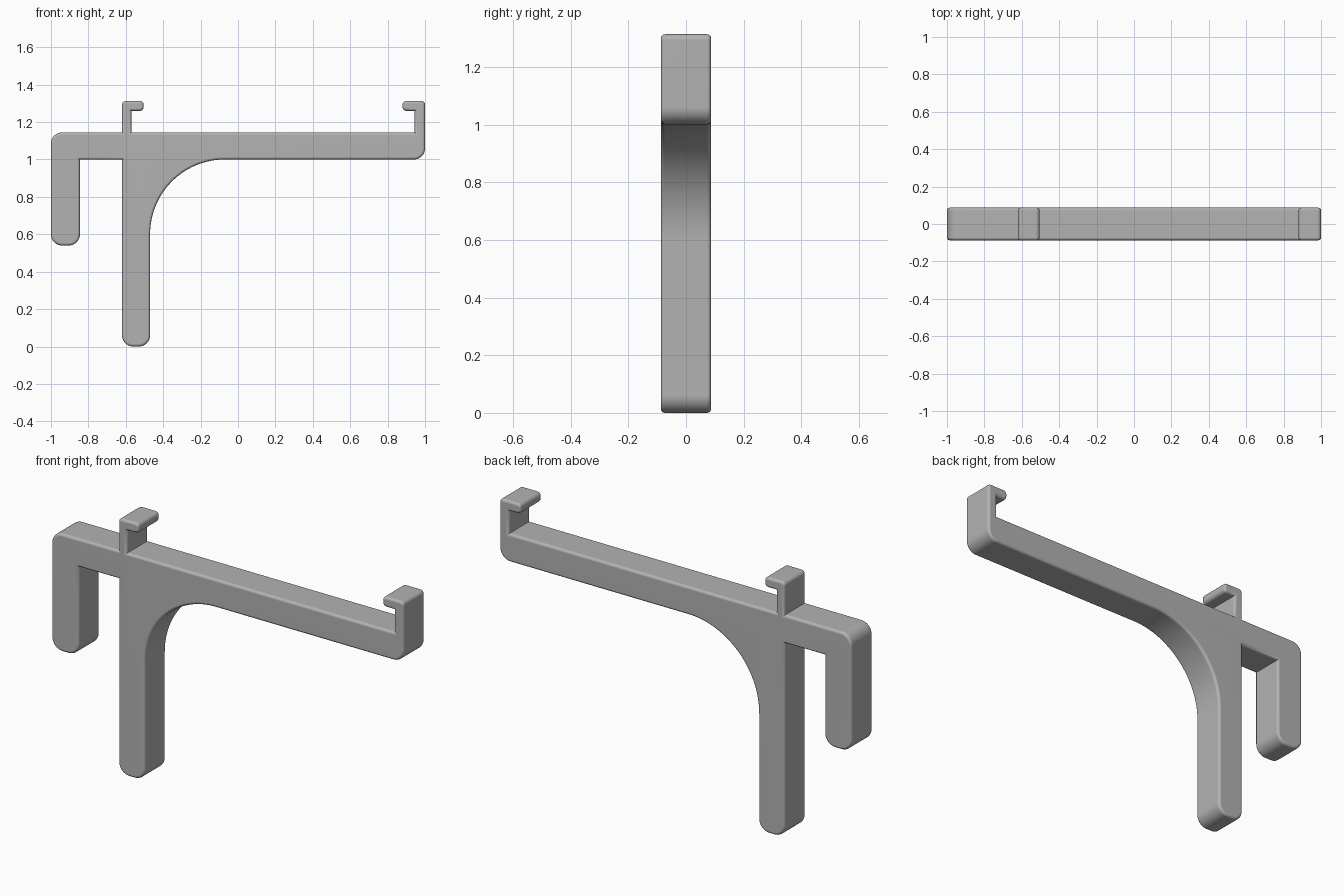
import bpy, bmesh, math
from mathutils import Vector

cube = bpy.data.objects.get("Cube")
if cube:
    bpy.data.objects.remove(cube, do_unlink=True)

HALF_DEPTH = 0.087
EDGE = 0.014          # rounding along front and back rims
ROUND, TIP = 0.06, 0.02
TOP, BAR_TOP, BAR_LOW, LIP_LOW = 1.313, 1.145, 1.0, 1.26

grey = bpy.data.materials.new("plain grey")
grey.use_nodes = True
colour = (0.45, 0.45, 0.45, 1)
grey.diffuse_color = colour
grey.node_tree.nodes["Principled BSDF"].inputs["Base Color"].default_value = colour


def rounded_outline(corners):
    """Replace each right-angled corner (x, z, radius) by an arc."""
    points = []
    for i, (x, z, radius) in enumerate(corners):
        here = Vector((x, z))
        if radius == 0:
            points.append(here)
            continue
        before = (Vector(corners[i - 1][:2]) - here).normalized()
        after = (Vector(corners[(i + 1) % len(corners)][:2]) - here).normalized()
        centre = here + (before + after) * radius
        steps = 32 if radius > 0.2 else 8
        for k in range(steps + 1):
            a = math.pi / 2 * k / steps
            points.append(centre - radius * (after * math.cos(a) + before * math.sin(a)))
    return points


# Outline: bar, two hooked clips, curved brace with long leg, short leg
outline = rounded_outline([
    (-1, BAR_TOP, ROUND), (-0.62, BAR_TOP, 0),
    (-0.62, TOP, TIP), (-0.505, TOP, TIP), (-0.505, LIP_LOW, TIP),
    (-0.57, LIP_LOW, 0), (-0.57, BAR_TOP, 0),
    (0.945, BAR_TOP, 0), (0.945, LIP_LOW, 0),
    (0.88, LIP_LOW, TIP), (0.88, TOP, TIP), (1, TOP, TIP),
    (1, BAR_LOW, ROUND), (-0.47, BAR_LOW, 0.4),
    (-0.47, 0, ROUND), (-0.62, 0, ROUND), (-0.62, BAR_LOW, 0),
    (-0.845, BAR_LOW, 0), (-0.845, 0.54, ROUND), (-1, 0.54, ROUND),
])

# Extrude the outline and round both rims
bm = bmesh.new()
front = bm.faces.new([bm.verts.new((p.x, -HALF_DEPTH, p.y)) for p in outline])
extruded = bmesh.ops.extrude_face_region(bm, geom=[front], use_keep_orig=True)["geom"]
bmesh.ops.translate(bm, vec=(0, 2 * HALF_DEPTH, 0),
                    verts=[g for g in extruded if isinstance(g, bmesh.types.BMVert)])
bmesh.ops.recalc_face_normals(bm, faces=bm.faces)
rims = [e for e in bm.edges if abs(e.verts[0].co.y - e.verts[1].co.y) < 0.001]
bmesh.ops.bevel(bm, geom=rims, offset=EDGE, segments=4, profile=0.5,
                affect='EDGES', clamp_overlap=False)
bmesh.ops.recalc_face_normals(bm, faces=bm.faces)

mesh = bpy.data.meshes.new("hook_bracket")
bm.to_mesh(mesh)
bm.free()
mesh.materials.append(grey)
bracket = bpy.data.objects.new("hook_bracket", mesh)
bpy.context.collection.objects.link(bracket)

# Smooth curves, crisp inner corners, flat sides
bpy.ops.object.select_all(action='DESELECT')
bracket.select_set(True)
bpy.context.view_layer.objects.active = bracket
bpy.ops.object.shade_smooth_by_angle(angle=math.radians(35))
flat = bracket.modifiers.new("flat_sides", 'WEIGHTED_NORMAL')
flat.keep_sharp = True
